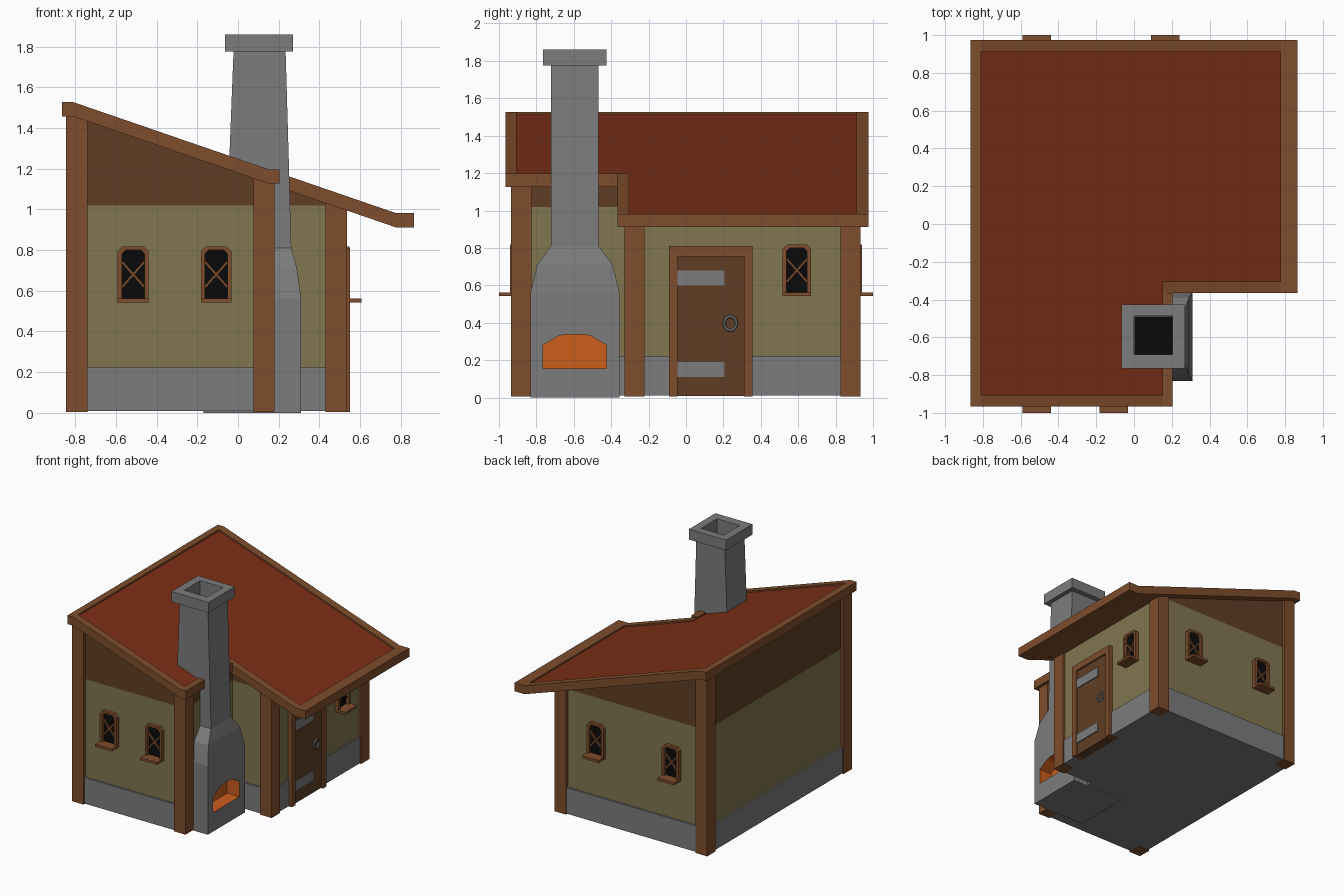
import bpy, bmesh
from math import pi, atan2, hypot
from mathutils import Matrix, Vector

if "Cube" in bpy.data.objects:
    bpy.data.objects.remove(bpy.data.objects["Cube"])


def mat(name, *rgb):
    m = bpy.data.materials.new(name)
    m.diffuse_color = (*rgb, 1)
    m.use_nodes = True
    m.node_tree.nodes["Principled BSDF"].inputs["Base Color"].default_value = m.diffuse_color
    return m


STONE = mat("stone", .2, .2, .2)
BEAM = mat("beam_wood", .21, .075, .025)
WOOD = mat("dark_wood", .115, .048, .018)
PLASTER = mat("plaster", .22, .18, .082)
TILE = mat("roof_red", .2, .028, .008)
DARK = mat("dark", .003, .003, .003)
FIRE = mat("fire", .6, .11, .012)


def finish(name, bm, material):
    bmesh.ops.recalc_face_normals(bm, faces=bm.faces)
    me = bpy.data.meshes.new(name)
    bm.to_mesh(me)
    bm.free()
    me.materials.append(material)
    ob = bpy.data.objects.new(name, me)
    bpy.context.collection.objects.link(ob)
    return ob


def loft(bm, rings):
    """Skin matching closed rings of points and cap both ends."""
    vs = [[bm.verts.new(p) for p in r] for r in rings]
    for a, b in zip(vs, vs[1:]):
        for i in range(len(a)):
            j = (i + 1) % len(a)
            bm.faces.new((a[i], a[j], b[j], b[i]))
    bm.faces.new(vs[0])
    bm.faces.new(vs[-1])


def rect(x0, x1, y0, y1):
    return [(x0, y0), (x1, y0), (x1, y1), (x0, y1)]


def box(bm, x0, x1, y0, y1, z0, z1):
    loft(bm, [[(x, y, z) for x, y in rect(x0, x1, y0, y1)] for z in (z0, z1)])


def roof_z(x, hi=.775):
    """Top of the roof, level beyond the inner edge of each end beam."""
    return 1.527 - .344 * (min(max(x, -.81), hi) + .81)


def prism(bm, pts, lo, hi):
    """Vertical prism; lo and hi give heights from x."""
    loft(bm, [[(x, y, f(x)) for x, y in pts] for f in (lo, hi)])


def ell(x0, x1, xn, y0, y1, yn):
    """L-shaped footprint with the notch at front right."""
    return [(x0, y0), (xn, y0), (xn, yn), (x1, yn), (x1, y1), (x0, y1)]


# Stone base, plaster walls and wooden gable
bm = bmesh.new()
prism(bm, ell(-.835, .525, .172, -.925, .925, -.32), lambda x: .01, lambda x: .222)
finish("stone_base", bm, STONE)
walls = ell(-.822, .515, .162, -.91, .91, -.305)
bm = bmesh.new()
prism(bm, walls, lambda x: .2, lambda x: 1.0)
finish("plaster_walls", bm, PLASTER)
bm = bmesh.new()
prism(bm, walls, lambda x: 1.0, lambda x: 1.02)
finish("wall_top", bm, PLASTER)
bm = bmesh.new()
prism(bm, walls, lambda x: 1.02, lambda x: roof_z(x) - .04)
finish("gable_boards", bm, WOOD)

# Corner posts, cut to the roof slope
bm = bmesh.new()
for x, y in [(-.845, -.935), (.075, -.935), (.43, -.33), (-.845, .825), (.43, .825)]:
    prism(bm, rect(x, x + .105, y, y + .108), lambda x: .005, lambda x: roof_z(x) - .03)
finish("corner_posts", bm, BEAM)


# Roof edge beams: profile across x, extruded along y
def edge_beam(bm, xs, y0, y1, hi=.775):
    prof = [(x, roof_z(x, hi)) for x in xs] + [(x, roof_z(x, hi) - .07) for x in reversed(xs)]
    loft(bm, [[(x, y, z) for x, z in prof] for y in (y0, y1)])


bm = bmesh.new()
edge_beam(bm, [-.865, -.81, .15, .205], -.965, -.905, .15)
edge_beam(bm, [-.865, -.81, .775, .865], .912, .975)
edge_beam(bm, [-.865, -.81], -.905, .912)
edge_beam(bm, [.15, .205], -.905, -.365, .15)
edge_beam(bm, [.15, .775, .865], -.365, -.305)
edge_beam(bm, [.775, .865], -.305, .912)
finish("roof_edge_beams", bm, BEAM)
panel = ell(-.81, .775, .15, -.905, .912, -.305)
bm = bmesh.new()
prism(bm, panel, lambda x: roof_z(x) - .03, lambda x: roof_z(x) - .012)
finish("roof_panel", bm, TILE)
bm = bmesh.new()
prism(bm, panel, lambda x: roof_z(x) - .069, lambda x: roof_z(x) - .03)
finish("roof_soffit", bm, BEAM)

# Chimney: one loft from the hearth up, over the cap and down the flue
rings = [(0, -.17, .31, -.832, -.355), (.56, -.17, .31, -.832, -.355),
         (.71, -.14, .29, -.795, -.392), (.81, -.06, .262, -.722, -.467),
         (1.775, -.022, .234, -.722, -.467), (1.775, -.065, .27, -.765, -.425),
         (1.86, -.065, .27, -.765, -.425), (1.86, 0, .205, -.692, -.487),
         (1.5, 0, .205, -.692, -.487)]
bm = bmesh.new()
loft(bm, [[(x, y, r[0]) for x, y in rect(*r[1:])] for r in rings])
chimney = finish("chimney", bm, STONE)
chimney.data.materials.append(FIRE)
bm = bmesh.new()
box(bm, .002, .203, -.69, -.489, 1.501, 1.505)
finish("flue_dark", bm, DARK)

# Firebox cut into the hearth, lined in orange
arch = [(-.765, .155), (-.425, .155), (-.425, .28), (-.51, .33), (-.545, .338),
        (-.645, .338), (-.68, .33), (-.765, .28)]
bm = bmesh.new()
loft(bm, [[(x, y, z) for y, z in arch] for x in (.2, .4)])
cutter = finish("firebox_cutter", bm, FIRE)
cutter.hide_render = True
mod = chimney.modifiers.new("firebox", "BOOLEAN")
mod.operation = "DIFFERENCE"
mod.solver = "EXACT"
mod.material_mode = "TRANSFER"
mod.object = cutter
bpy.context.view_layer.objects.active = chimney
bpy.ops.object.modifier_apply(modifier=mod.name)
bpy.data.objects.remove(cutter)

# Door with frame, strap hinges and ring handle
bm = bmesh.new()
box(bm, .46, .55, -.09, -.045, .005, .81)
box(bm, .46, .55, .31, .355, .005, .81)
box(bm, .46, .55, -.045, .31, .755, .81)
finish("door_frame", bm, BEAM)
bm = bmesh.new()
box(bm, .46, .535, -.045, .31, .008, .755)
finish("door_panel", bm, WOOD)
bm = bmesh.new()
for z in (.11, .6):
    box(bm, .53, .543, -.045, .205, z, z + .08)
finish("door_hinges", bm, STONE)
bpy.ops.mesh.primitive_torus_add(major_segments=16, minor_segments=6, major_radius=.033,
                                 minor_radius=.008, location=(.542, .237, .397),
                                 rotation=(0, pi / 2, 0))
ring = bpy.context.object
ring.name = "door_ring"
ring.scale.x = 1.12
ring.data.materials.append(STONE)


# Windows: local x along the wall, -y outward, origin on the wall face
def outline(w, z0, z1, c):
    return [(-w, z0), (w, z0), (w, z1 - c), (w - c, z1), (c - w, z1), (-w, z1 - c)]


def window(name, loc, turn):
    place = Matrix.Translation(loc) @ Matrix.Rotation(turn, 4, "Z")
    outer, inner = outline(.076, .545, .818, .024), outline(.055, .56, .8, .018)
    bm = bmesh.new()
    loops = [[bm.verts.new((x, y, z)) for x, z in o]
             for o, y in [(outer, .01), (outer, -.03), (inner, -.03), (inner, .01)]]
    for a, b in zip(loops, loops[1:] + loops[:1]):
        for i in range(6):
            j = (i + 1) % 6
            bm.faces.new((a[i], a[j], b[j], b[i]))
    box(bm, -.076, .076, -.09, .01, .543, .563)
    # crossed glazing bars
    for s in (-1, 1):
        a, b = Vector((-.055, .68 - s * .062)), Vector((.055, .68 + s * .062))
        n = Vector((a.y - b.y, b.x - a.x)).normalized() * .006
        loft(bm, [[(p.x, y, p.y) for p in (a + n, a - n, b - n, b + n)] for y in (-.02, 0)])
    bm.transform(place)
    finish(name + "_frame", bm, BEAM)
    bm = bmesh.new()
    loft(bm, [[(x, y, z) for x, z in inner] for y in (.01, -.006)])
    bm.transform(place)
    finish(name + "_glass", bm, DARK)


window("front_window_left", (-.515, -.91, 0), 0)
window("front_window_right", (-.107, -.91, 0), 0)
window("back_window_left", (-.515, .91, 0), pi)
window("back_window_right", (.165, .91, 0), pi)
window("side_window", (.517, .593, 0), pi / 2)
